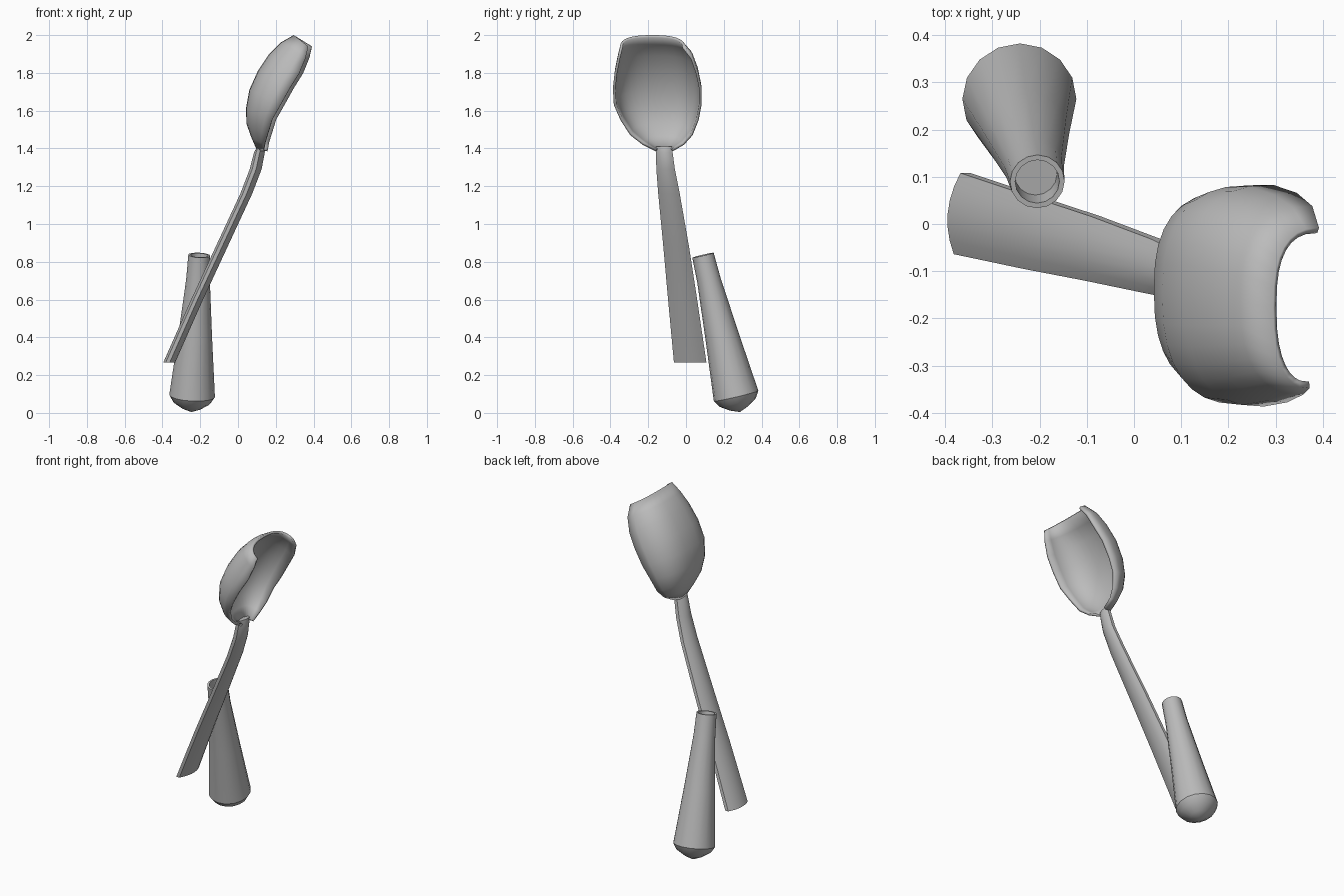
import bpy, bmesh, math
from mathutils import Vector

cube = bpy.data.objects.get("Cube")
if cube:
    bpy.data.objects.remove(cube, do_unlink=True)

grey = bpy.data.materials.new("grey metal")
grey.use_nodes = True
grey.diffuse_color = (0.5, 0.5, 0.5, 1)
grey.node_tree.nodes["Principled BSDF"].inputs["Base Color"].default_value = (0.5, 0.5, 0.5, 1)


def loft(name, rings, closed, caps=False, angle=35):
    """Skin a list of equal-length point rings and shade the result."""
    bm = bmesh.new()
    rows = [[bm.verts.new(p) for p in ring] for ring in rings]
    n = len(rows[0])
    for a, b in zip(rows, rows[1:]):
        for i in range(n if closed else n - 1):
            j = (i + 1) % n
            bm.faces.new((a[i], a[j], b[j], b[i]))
    if caps:
        bm.faces.new(rows[0])
        bm.faces.new(rows[-1])
    bmesh.ops.remove_doubles(bm, verts=bm.verts, dist=0.0005)
    bmesh.ops.recalc_face_normals(bm, faces=bm.faces)
    mesh = bpy.data.meshes.new(name)
    bm.to_mesh(mesh)
    bm.free()
    mesh.materials.append(grey)
    obj = bpy.data.objects.new(name, mesh)
    bpy.context.collection.objects.link(obj)
    bpy.ops.object.select_all(action='DESELECT')
    obj.select_set(True)
    bpy.context.view_layer.objects.active = obj
    bpy.ops.object.shade_smooth_by_angle(angle=math.radians(angle))
    return obj


# Scoop bowl: back x, back z, rim x, rim z, centre y, half width
stations = [
    (.10, 1.39, .145, 1.385, -.115, .045),
    (.07, 1.46, .15, 1.42, -.12, .11),
    (.045, 1.53, .165, 1.47, -.13, .165),
    (.042, 1.61, .19, 1.55, -.14, .207),
    (.06, 1.71, .235, 1.63, -.15, .232),
    (.105, 1.81, .285, 1.72, -.152, .235),
    (.165, 1.90, .335, 1.80, -.156, .222),
    (.225, 1.96, .368, 1.88, -.162, .2),
    (.295, 2.0, .382, 1.94, -.178, .17),
]
rings = []
for bx, bz, rx, rz, yc, hw in stations:
    ring = []
    for i in range(17):
        a = math.pi * i / 16
        u = math.copysign(abs(math.cos(a)) ** .8, math.cos(a))
        d = 1 - math.sin(a) ** .8
        ring.append((bx + (rx - bx) * d + .01 * u * d, yc + hw * u, bz + (rz - bz) * d))
    rings.append(ring)
bowl = loft("scoop_bowl", rings, closed=False)
wall = bowl.modifiers.new("wall", 'SOLIDIFY')
wall.thickness = 0.014
# Grow the wall towards the hollow side
hollow = Vector((1, 0, -.6))
mid = bowl.data.polygons[len(bowl.data.polygons) // 2]
wall.offset = 1 if mid.normal.dot(hollow) > 0 else -1

# Handle: centre x, centre y, z, half width, thickness scale
path = [
    (-.362, .022, .268, .086, 1),
    (-.215, -.018, .60, .077, 1),
    (-.085, -.052, .88, .068, 1),
    (.045, -.09, 1.16, .057, 1),
    (.095, -.108, 1.29, .049, 1),
    (.115, -.115, 1.38, .044, .9),
    (.12, -.118, 1.41, .044, .5),
]
rings = []
for x, y, z, hw, k in path:
    us = [-1 + i / 3 for i in range(7)]
    outer = [(x + k * (-.033 + .02 * u * u) + .007 * u, y + hw * u, z) for u in us]
    inner = [(x + k * (.03 - .022 * u * u) + .007 * u, y + hw * u, z) for u in reversed(us)]
    rings.append(outer + inner)
loft("handle", rings, closed=True, caps=True)

# Tapered grip with a pointed base and a hollow socket at the top
base, top = Vector((-.243, .265, .09)), Vector((-.205, .09, .835))
axis = (top - base).normalized()
side = axis.cross(Vector((0, 1, 0))).normalized()
other = axis.cross(side)
profile = [(-.088, 0), (-.068, .05), (-.035, .1), (0, .121), (.32, .09), (.63, .063),
           (.766, .058), (.766, .047), (.70, .045), (.70, 0)]
rings = [[base + axis * s + (side * math.cos(a) + other * math.sin(a)) * r
          for a in (math.tau * i / 16 for i in range(16))] for s, r in profile]
loft("tapered_grip", rings, closed=True, angle=32)
